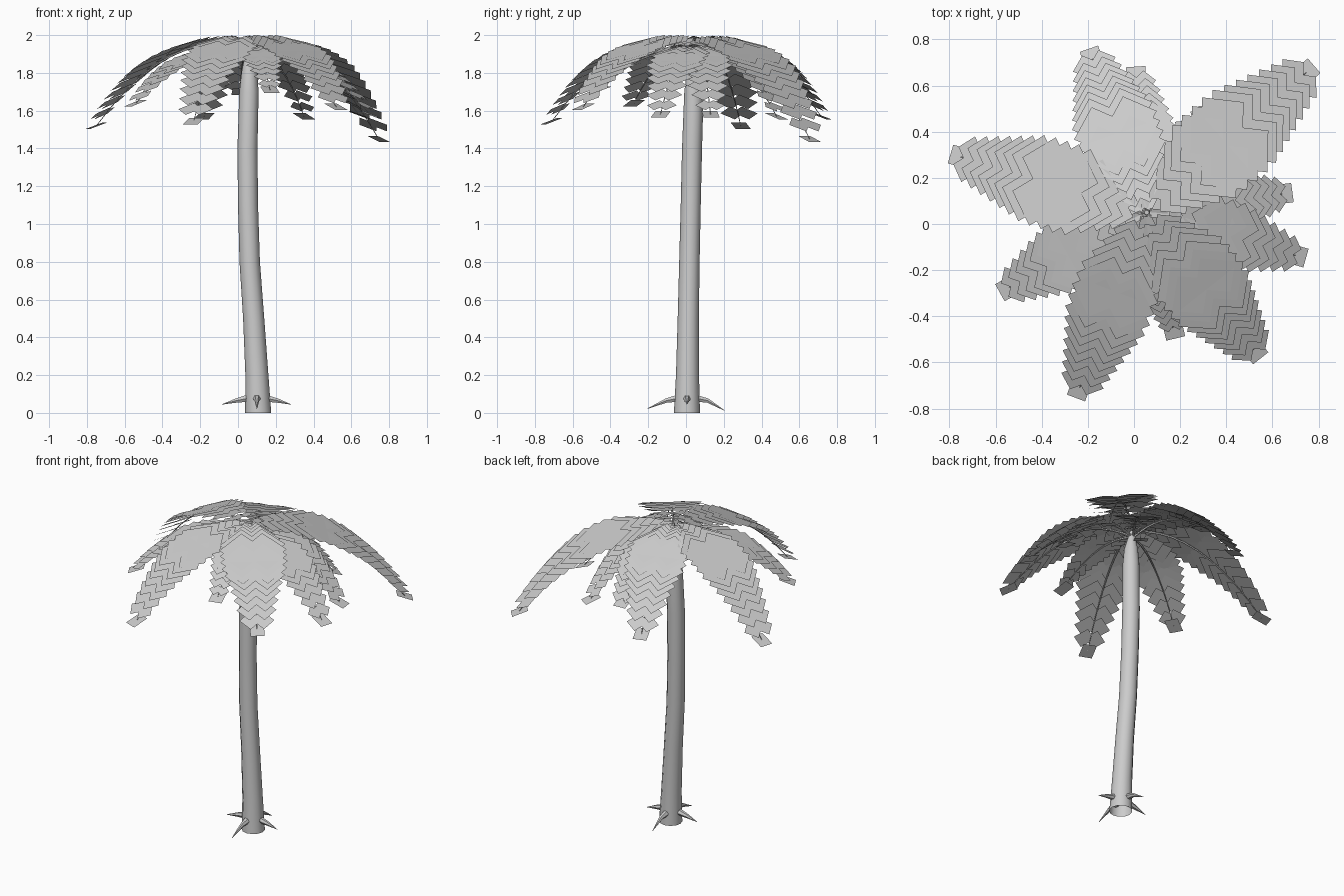
import bpy, bmesh, math
from mathutils import Vector

cube = bpy.data.objects.get("Cube")
if cube:
    bpy.data.objects.remove(cube, do_unlink=True)

grey = bpy.data.materials.new("plain_grey")
grey.use_nodes = True
color = (0.6, 0.6, 0.6, 1)
grey.diffuse_color = color
grey.node_tree.nodes["Principled BSDF"].inputs["Base Color"].default_value = color

UP = Vector((0, 0, 1))


def finish(bm, name, smooth=False):
    mesh = bpy.data.meshes.new(name)
    bm.to_mesh(mesh)
    bm.free()
    mesh.materials.append(grey)
    obj = bpy.data.objects.new(name, mesh)
    bpy.context.collection.objects.link(obj)
    if smooth:
        bpy.ops.object.select_all(action='DESELECT')
        obj.select_set(True)
        bpy.context.view_layer.objects.active = obj
        bpy.ops.object.shade_smooth_by_angle(angle=math.radians(50))


def tube(bm, points, radii, sides, axis=None):
    """Skin a row of rings along a path, open at the start and closed at the end."""
    rings = []
    for i, p in enumerate(points):
        d = axis or (points[min(i + 1, len(points) - 1)] - points[max(i - 1, 0)]).normalized()
        u = d.cross(UP if abs(d.z) < 0.9 else Vector((0, 1, 0))).normalized()
        v = d.cross(u)
        rings.append([bm.verts.new(p + radii[i] * (math.cos(a) * u + math.sin(a) * v))
                      for a in (math.tau * k / sides for k in range(sides))])
    for lo, hi in zip(rings, rings[1:]):
        for k in range(sides):
            n = (k + 1) % sides
            bm.faces.new((lo[k], lo[n], hi[n], hi[k]))
    bm.faces.new(rings[-1])
    bmesh.ops.recalc_face_normals(bm, faces=bm.faces)


# Trunk: gently bent, tapering to a blunt point inside the crown
path = [(0.107, 0.005, 0), (0.1, 0.008, 0.2), (0.083, 0.012, 0.5), (0.062, 0.018, 0.8),
        (0.053, 0.025, 1.1), (0.05, 0.032, 1.4), (0.058, 0.042, 1.7),
        (0.06, 0.045, 1.8), (0.055, 0.05, 1.94)]
bm = bmesh.new()
tube(bm, [Vector(p) for p in path],
     [0.069, 0.061, 0.056, 0.054, 0.053, 0.053, 0.051, 0.042, 0.01], 12, UP)
finish(bm, "trunk", True)

# Four drooping thorns around the foot of the trunk
thorns = [("left", 0.18, 0.045), ("back", 0.2, 0.012), ("right", 0.185, 0.045), ("front", 0.21, 0.022)]
for i, (name, length, tip_z) in enumerate(thorns):
    a = i * math.pi / 2
    out = Vector((math.cos(a), math.sin(a), 0))
    foot = Vector((0.1, 0.005, 0))
    bm = bmesh.new()
    tube(bm, [foot + out * r + UP * z for r, z in ((0.045, 0.078), (0.11, 0.065), (length, tip_z))],
         [0.022, 0.013, 0.001], 6)
    finish(bm, "thorn_" + name, True)


def card(bm, start, along, across, length, half):
    corners = [start - across * half, start + across * half,
               start + across * half + along * length, start - across * half + along * length]
    bm.faces.new([bm.verts.new(c) for c in corners])


def frond(name, tip, width, base_z, rise, count):
    """Arched rib carrying pairs of square-ended leaflets and one end leaflet."""
    base = Vector((0.05, 0.05, base_z))
    tip = Vector(tip)
    drop = rise + base_z - tip.z
    radial = Vector((tip.x - base.x, tip.y - base.y, 0))
    reach = radial.length
    radial.normalize()
    side = UP.cross(radial)

    def point(t):
        p = base.lerp(tip, t)
        p.z = base_z + rise * t - drop * t * t
        return p

    def sloping(angle):
        return radial * math.cos(angle) - UP * math.sin(angle)

    # Rib, tucked just under the leaflets
    bm = bmesh.new()
    steps = [k / 10 for k in range(11)]
    tube(bm, [point(t) - UP * 0.035 * (1 - t) for t in steps], [0.008 - 0.006 * t for t in steps], 5)
    finish(bm, name + "_rib", True)

    # Leaflets keep nearly one pitch while the rib bends, so they shingle
    level = math.radians(23)
    bm = bmesh.new()
    for k in range(count):
        t = 0.03 + 0.89 * k / (count - 1)
        slope = math.atan2(2 * drop * t - rise, reach)
        forward = sloping(level + 0.25 * max(slope - level, -0.3))
        size = width * min(0.35 + 2.2 * t, 1, 0.42 + 1.2 * (1 - t))
        for s in (1, -1):
            along = (forward + side * s).normalized()
            across = (side * s - forward).normalized()
            card(bm, point(t), along, across, size, size * 0.45)
    forward = sloping(math.radians(20))
    card(bm, tip - forward * 0.05, forward, side, 0.1, 0.042)
    finish(bm, name + "_leaflets")


# Upper ring of long fronds: tip position and half width
upper = [((0.745, 0.655, 1.45), 0.21), ((-0.18, 0.715, 1.57), 0.185), ((-0.75, 0.29, 1.52), 0.195),
         ((-0.235, -0.71, 1.545), 0.185), ((0.52, -0.545, 1.62), 0.195)]
for i, (tip, width) in enumerate(upper):
    frond(f"upper_frond_{i + 1}", tip, width, 1.96, 0.24, 15)

# Lower ring of shorter, narrower fronds
lower = [((-0.54, -0.275, 1.64), 0.165), ((0.7, -0.135, 1.58), 0.155), ((0.64, 0.13, 1.58), 0.15),
         ((0.17, -0.45, 1.71), 0.12), ((0.01, 0.635, 1.7), 0.16), ((0.35, 0.48, 1.57), 0.145)]
for i, (tip, width) in enumerate(lower):
    frond(f"lower_frond_{i + 1}", tip, width, 1.92, 0.15, 12)
